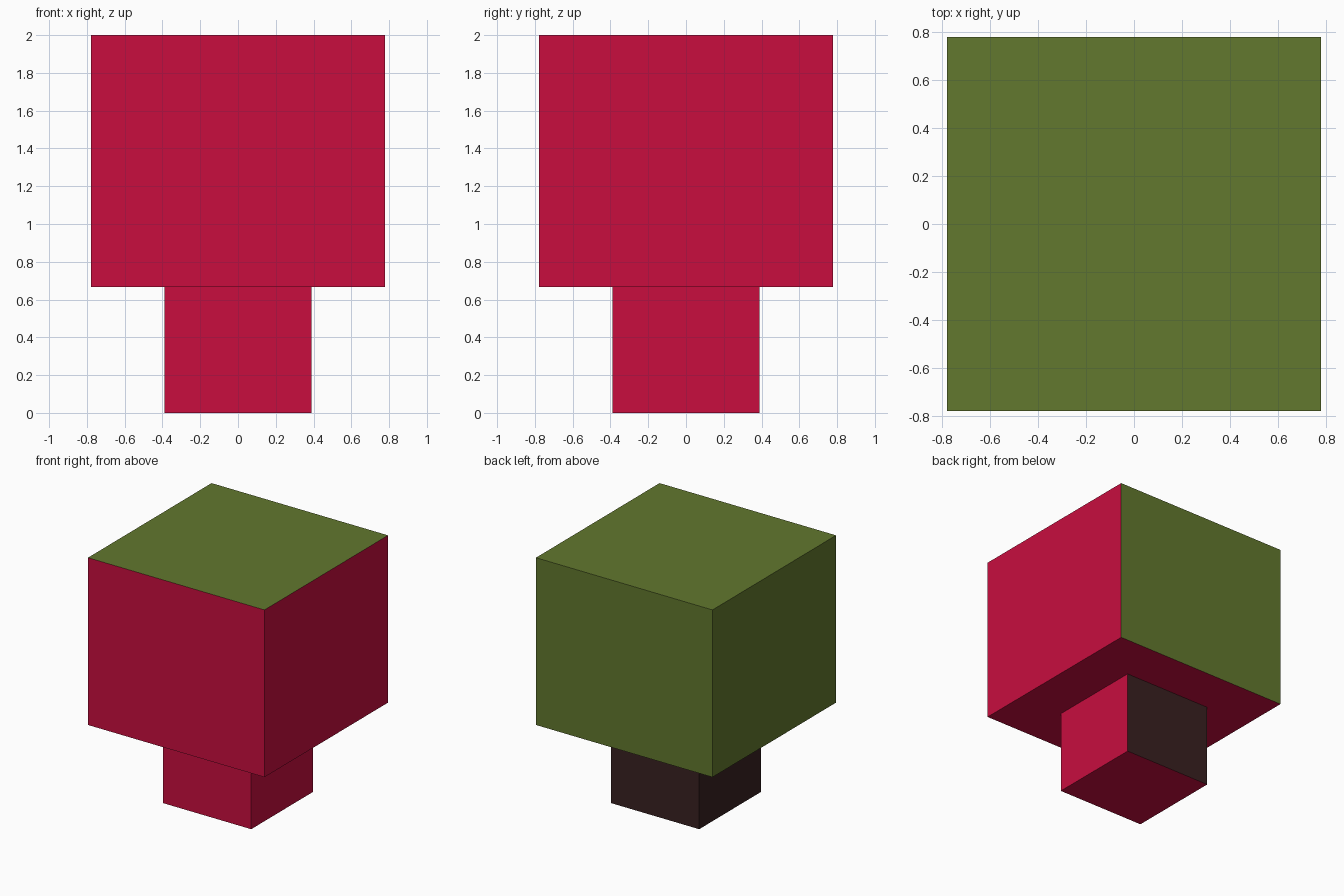
import bpy
import bmesh
from mathutils import Matrix

if "Cube" in bpy.data.objects:
    bpy.data.objects.remove(bpy.data.objects["Cube"])


def material(name, r, g, b):
    """Flat material from display (sRGB) values 0-255."""
    def lin(c):
        c /= 255
        return c / 12.92 if c <= 0.04045 else ((c + 0.055) / 1.055) ** 2.4
    mat = bpy.data.materials.new(name)
    mat.diffuse_color = (lin(r), lin(g), lin(b), 1)
    mat.use_nodes = True
    mat.node_tree.nodes["Principled BSDF"].inputs["Base Color"].default_value = mat.diffuse_color
    return mat


red = material("crimson", 200, 13, 63)
green = material("leaf green", 98, 120, 46)
brown = material("dark bark", 57, 33, 33)


def block(name, half, z0, z1, main):
    """Box with its own colour on back, left and top; crimson elsewhere."""
    bm = bmesh.new()
    bmesh.ops.create_cube(bm, size=1, matrix=Matrix.Translation((0, 0, (z0 + z1) / 2))
                          @ Matrix.Diagonal((2 * half, 2 * half, z1 - z0, 1)))
    bm.normal_update()
    for f in bm.faces:
        n = f.normal
        f.material_index = 0 if n.y > 0.5 or n.x < -0.5 or n.z > 0.5 else 1
    mesh = bpy.data.meshes.new(name)
    bm.to_mesh(mesh)
    bm.free()
    mesh.materials.append(main)
    mesh.materials.append(red)
    obj = bpy.data.objects.new(name, mesh)
    bpy.context.collection.objects.link(obj)


# Narrow trunk and wide cubic foliage
block("trunk", 0.389, 0, 0.667, brown)
block("foliage", 0.778, 0.667, 2, green)
